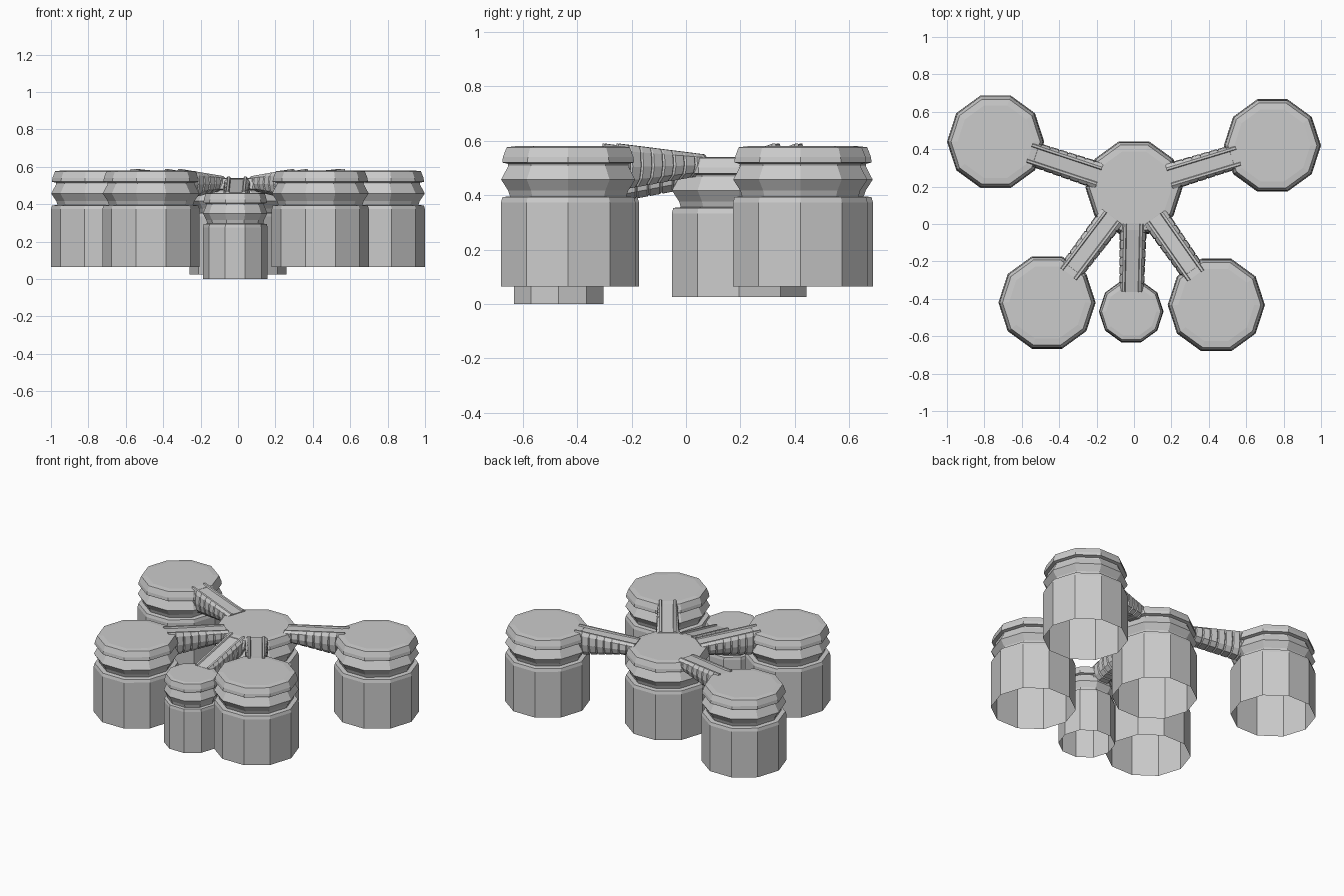
import bpy
from math import sin, cos, pi, radians
from mathutils import Vector

if "Cube" in bpy.data.objects:
    bpy.data.objects.remove(bpy.data.objects["Cube"])

SIDES = 10
# drum silhouette: (radius, height), open at the bottom, capped at the top
PROFILE = [(.260, 0), (.260, .308), (.254, .328), (.225, .331), (.232, .352),
           (.259, .392), (.232, .442), (.233, .450), (.255, .455), (.252, .476),
           (.238, .511), (.203, .515)]


def make_object(name, verts, faces):
    mesh = bpy.data.meshes.new(name)
    mesh.from_pydata(verts, [], faces)
    mesh.update()
    ob = bpy.data.objects.new(name, mesh)
    bpy.context.collection.objects.link(ob)
    return ob


def loft(rings, n, caps):
    """Faces joining rings of n points; caps lists the ring indices to close."""
    faces = []
    for r in range(rings - 1):
        for i in range(n):
            j = (i + 1) % n
            faces.append((r * n + i, r * n + j, (r + 1) * n + j, (r + 1) * n + i))
    for r in caps:
        loop = [r * n + i for i in range(n)]
        faces.append(loop if r else loop[::-1])
    return faces


def drum(name, x, y, z, turn=0, rs=1, zs=1):
    verts = []
    for r, h in PROFILE:
        for i in range(SIDES):
            a = 2 * pi * i / SIDES + radians(turn)
            verts.append((x + r * rs * cos(a), y + r * rs * sin(a), z + h * zs))
    make_object(name, verts, loft(len(PROFILE), SIDES, [len(PROFILE) - 1]))


def arm(name, hub, end, hub_top, end_top, hub_depth, end_depth, end_reach, ribs=8):
    """Tapered, ribbed arm with a shallow channel between two top rails."""
    hub, end = Vector(hub), Vector(end)
    d = (end - hub).normalized()
    side = Vector((-d.y, d.x))
    a, b = hub + d * .195, end - d * end_reach
    # half section: (sideways, fraction of depth, how much the ribs swell it)
    half = [(.034, .07, 0), (.038, 0, 0), (.050, 0, 0), (.056, .15, 1),
            (.060, .50, 1), (.052, .80, 1), (.028, 1.0, 1)]
    section = half + [(-s, f, k) for s, f, k in reversed(half)]
    stations = []
    for i in range(ribs):
        stations += [((i + .0) / ribs, 0), ((i + .12) / ribs, 1), ((i + .88) / ribs, 1)]
    stations.append((1, 0))
    verts = []
    for t, swell in stations:
        p = a.lerp(b, t)
        top = hub_top + (end_top - hub_top) * t
        depth = hub_depth + (end_depth - hub_depth) * t
        widen = 1.12 - .12 * t
        for s, f, k in section:
            grow = 1 + .09 * k * swell
            w = s * grow * (widen if k else 1)
            q = p + side * w
            verts.append((q.x, q.y, top - depth * f * (1 + .05 * k * swell)))
    n = len(section)
    # section runs clockwise seen from the hub, so flip for outward normals
    faces = [tuple(reversed(f)) for f in loft(len(stations), n, [0, len(stations) - 1])]
    make_object(name, verts, faces)


# drums
hub = (0, .195)
drum("hub_drum", *hub, .025)
outer = {"back_left": (-.74, .44), "back_right": (.74, .42),
         "front_left": (-.465, -.42), "front_right": (.44, -.433)}
for label, (x, y) in outer.items():
    drum(label + "_drum", x, y, .065)
    arm(label + "_arm", hub, (x, y), .550, .589, .075, .165, .19)

# small front drum with its sloping arm
small = (-.015, -.468)
drum("small_front_drum", *small, 0, 0, .665, .895)
arm("small_front_arm", hub, small, .548, .470, .12, .11, .105)
